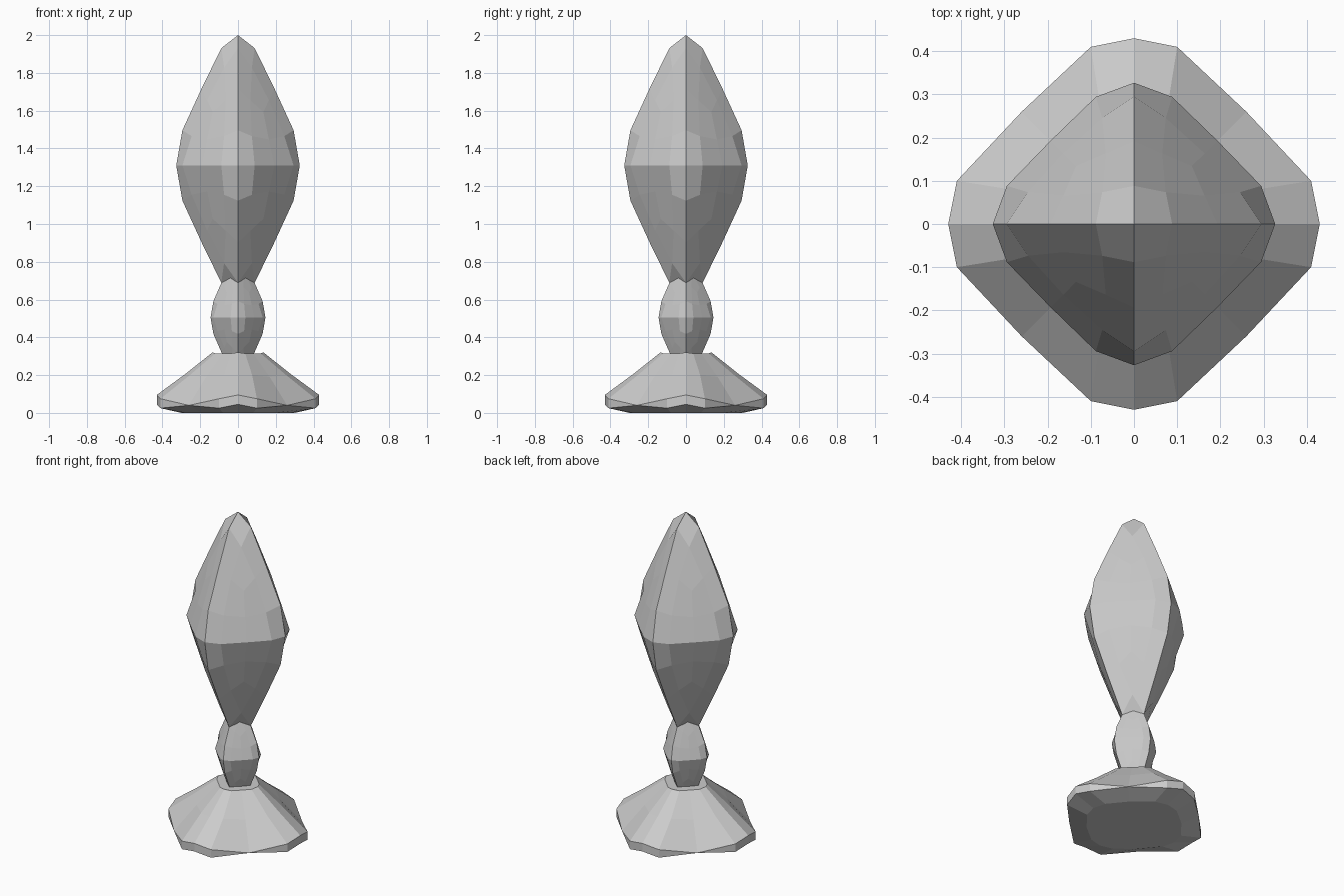
import bpy, bmesh

if "Cube" in bpy.data.objects:
    bpy.data.objects.remove(bpy.data.objects["Cube"])


def softened_octahedron(name, radius, half_height, zc):
    """Octahedron split into quads, with the six tips blunted."""
    verts = [(1, 0, 0), (0, 1, 0), (-1, 0, 0), (0, -1, 0), (0, 0, 1), (0, 0, -1)]
    faces = []
    for i in range(4):
        j = (i + 1) % 4
        faces += [(i, j, 4), (j, i, 5)]
    cage = bpy.data.meshes.new(name + "_cage")
    cage.from_pydata(verts, [], faces)
    ob = bpy.data.objects.new(name, cage)
    bpy.context.collection.objects.link(ob)
    sub = ob.modifiers.new("split", 'SUBSURF')
    sub.subdivision_type = 'SIMPLE'
    sub.levels = 2
    dg = bpy.context.evaluated_depsgraph_get()
    me = bpy.data.meshes.new_from_object(ob.evaluated_get(dg))
    ob.modifiers.clear()
    ob.data = me
    me.name = name
    # largest / middle / smallest coordinate -> softened values
    table = [((1, 0, 0), (1, 0, 0)),
             ((.75, .25, 0), (.90, .27, 0)),
             ((.5, .5, 0), (.59, .59, 0)),
             ((.583, .208, .208), (.75, .225, .225)),
             ((.417, .417, .167), (.50, .50, .20)),
             ((.333, .333, .333), (.41, .41, .41))]
    for v in me.vertices:
        order = sorted(range(3), key=lambda k: -abs(v.co[k]))
        key = [abs(v.co[k]) for k in order]
        new = min(table, key=lambda t: sum((a - b) ** 2 for a, b in zip(t[0], key)))[1]
        co = [0, 0, 0]
        for k, val in zip(order, new):
            co[k] = val if v.co[k] >= 0 else -val
        v.co = (co[0] * radius, co[1] * radius, zc + co[2] * half_height)
    for p in me.polygons:
        p.use_smooth = False
    return ob


def ring_points(ridge, side, corner):
    """Sixteen points from (r, z) ridge, (x, y, z) shoulder and (x, z) corner."""
    quarter = [(ridge[0], 0, ridge[1]), side,
               (corner[0], corner[0], corner[1]), (side[1], side[0], side[2])]
    pts = []
    for q in range(4):
        for x, y, z in quarter:
            for _ in range(q):
                x, y = -y, x
            pts.append((x, y, z))
    return pts


def ring_stack(name, rings):
    bm = bmesh.new()
    loops = [[bm.verts.new(p) for p in ring_points(*r)] for r in rings]
    for a, b in zip(loops, loops[1:]):
        for i in range(16):
            j = (i + 1) % 16
            bm.faces.new((a[i], a[j], b[j], b[i]))
    bm.faces.new(loops[0][::-1])
    bm.faces.new(loops[-1])
    bmesh.ops.remove_doubles(bm, verts=bm.verts, dist=0.0005)
    bmesh.ops.recalc_face_normals(bm, faces=bm.faces)
    me = bpy.data.meshes.new(name)
    bm.to_mesh(me)
    bm.free()
    ob = bpy.data.objects.new(name, me)
    bpy.context.collection.objects.link(ob)
    return ob


# flared foot: flat underside, short rim at the four points, sloped top
ring_stack("foot", [
    ((.30, 0), (.28, .08, 0), (.19, 0)),
    ((.43, .045), (.41, .10, .025), (.26, .04)),
    ((.43, .095), (.41, .10, .075), (.26, .04)),
    ((.28, .205), (.255, .075, .20), (.168, .19)),
    ((.135, .32), (.12, .038, .315), (.08, .315)),
])

# small knop between foot and body
softened_octahedron("stem_bulb", 0.145, 0.32, 0.505)

# tall pointed body
softened_octahedron("body", 0.327, 0.69, 1.31)
